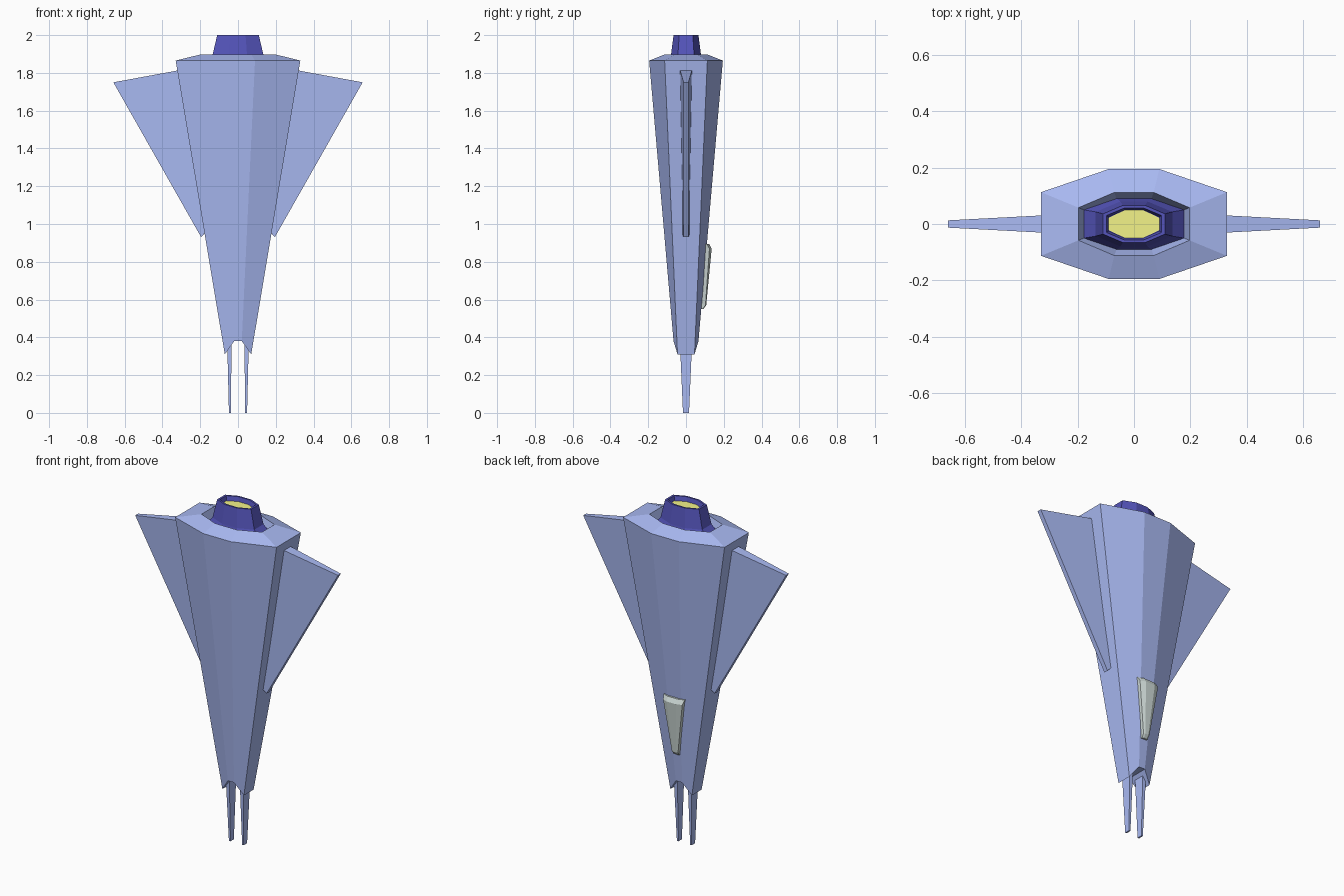
import bpy, bmesh

if "Cube" in bpy.data.objects:
    bpy.data.objects.remove(bpy.data.objects["Cube"])


def material(name, rgb):
    m = bpy.data.materials.new(name)
    m.diffuse_color = (*rgb, 1)
    m.use_nodes = True
    m.node_tree.nodes["Principled BSDF"].inputs["Base Color"].default_value = m.diffuse_color
    return m


BLUE = material("hull_blue", (0.40, 0.49, 0.90))
NAVY = material("engine_navy", (0.09, 0.09, 0.50))
YELLOW = material("glow_yellow", (0.90, 0.90, 0.25))
GLASS = material("canopy_glass", (0.62, 0.70, 0.68))


def octagon(a, b, c, d, z, zc=None):
    """Stretched octagon: side corners (a, b) at z, front/back corners (c, d) at zc."""
    zc = z if zc is None else zc
    return [(c, -d, zc), (a, -b, z), (a, b, z), (c, d, zc),
            (-c, d, zc), (-a, b, z), (-a, -b, z), (-c, -d, zc)]


def loft(name, rings, mat, mirror=False):
    """Skin a list of equal-length rings and cap both ends with quad strips."""
    bm = bmesh.new()
    loops = [[bm.verts.new(p) for p in r] for r in rings]
    n = len(rings[0])
    for lo, hi in zip(loops, loops[1:]):
        for i in range(n):
            j = (i + 1) % n
            bm.faces.new((lo[i], lo[j], hi[j], hi[i]))
    for cap in (loops[0], loops[-1]):
        if n == 8:
            for q in ((0, 1, 2, 3), (7, 0, 3, 4), (6, 7, 4, 5)):
                bm.faces.new([cap[k] for k in q])
        else:
            bm.faces.new(cap)
    bmesh.ops.recalc_face_normals(bm, faces=bm.faces)
    mesh = bpy.data.meshes.new(name)
    bm.to_mesh(mesh)
    bm.free()
    mesh.materials.append(mat)
    ob = bpy.data.objects.new(name, mesh)
    bpy.context.collection.objects.link(ob)
    if mirror:
        ob.modifiers.new("mirror", 'MIRROR')
    return ob


# Hull: notched nose, flaring body, bevelled rim and engine recess
loft("hull", [
    octagon(0.07, 0.045, 0.02, 0.066, 0.31, 0.38),
    octagon(0.33, 0.113, 0.09, 0.195, 1.865),
    octagon(0.197, 0.058, 0.07, 0.112, 1.898),
    octagon(0.178, 0.05, 0.062, 0.09, 1.84),
], BLUE)

# Engine nozzle with hollow mouth
loft("engine_nozzle", [
    octagon(0.178, 0.05, 0.062, 0.09, 1.83),
    octagon(0.178, 0.05, 0.062, 0.09, 1.845),
    octagon(0.136, 0.043, 0.048, 0.08, 1.89),
    octagon(0.11, 0.036, 0.04, 0.066, 2.0),
    octagon(0.098, 0.03, 0.036, 0.056, 2.0),
    octagon(0.09, 0.025, 0.033, 0.05, 1.97),
], NAVY)

# Glowing exhaust plate inside the nozzle
loft("engine_glow", [
    octagon(0.09, 0.022, 0.033, 0.049, 1.96),
    octagon(0.09, 0.022, 0.033, 0.049, 1.975),
], YELLOW)

# Wings: thick at the root, thin along the leading edge; (x, z, half thickness)
wing = [(0.195, 0.93, 0.013), (0.66, 1.75, 0.013),
        (0.28, 1.82, 0.033), (0.16, 0.97, 0.026)]
loft("wings", [[(x, s * h, z) for x, z, h in wing] for s in (-1, 1)], BLUE, True)


# Nose prongs
def rect(x0, x1, y, z):
    return [(x0, -y, z), (x1, -y, z), (x1, y, z), (x0, y, z)]


loft("nose_prongs", [rect(0.038, 0.048, 0.016, 0.0),
                     rect(0.034, 0.057, 0.032, 0.37)], BLUE, True)


# Canopy: faceted arch lying on the back panel
def arch(w, y, drop, z):
    return [(-w, y - 0.06, z), (-w, y - drop, z), (-w / 2, y, z),
            (w / 2, y, z), (w, y - drop, z), (w, y - 0.06, z)]


loft("canopy", [arch(0.018, 0.092, 0.004, 0.55),
                arch(0.02, 0.107, 0.004, 0.57),
                arch(0.062, 0.136, 0.012, 0.87),
                arch(0.068, 0.122, 0.012, 0.895)], GLASS)
